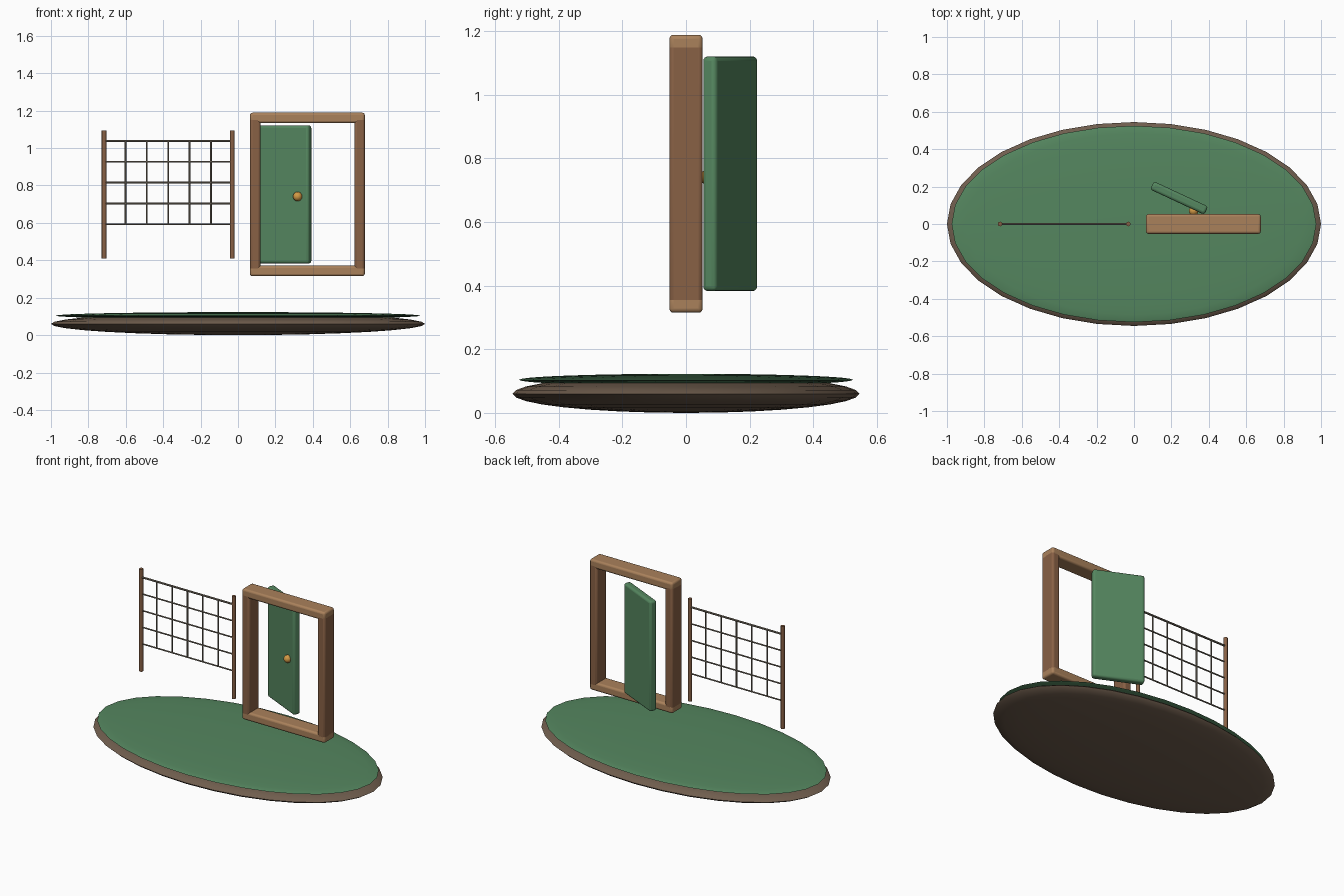
import bpy, math
from math import radians

if "Cube" in bpy.data.objects:
    bpy.data.objects.remove(bpy.data.objects["Cube"])


def material(name, rgb):
    m = bpy.data.materials.new(name)
    m.diffuse_color = (*rgb, 1)
    m.use_nodes = True
    m.node_tree.nodes["Principled BSDF"].inputs["Base Color"].default_value = m.diffuse_color
    return m


EARTH = material("earth", (0.16, 0.11, 0.075))
GREEN = material("green", (0.09, 0.24, 0.115))
WOOD = material("dark_wood", (0.25, 0.12, 0.06))
LIGHT = material("light_wood", (0.40, 0.22, 0.105))
BRASS = material("brass", (0.65, 0.32, 0.06))
WIRE = material("net_cord", (0.20, 0.17, 0.13))


def finish(name, mat, angle=40):
    o = bpy.context.object
    o.name = name
    o.data.materials.append(mat)
    bpy.ops.object.shade_smooth_by_angle(angle=radians(angle))
    return o


def ellipsoid(name, loc, radii, mat, seg=32, rings=16):
    bpy.ops.mesh.primitive_uv_sphere_add(segments=seg, ring_count=rings, radius=1, location=loc)
    bpy.context.object.scale = radii
    bpy.ops.object.transform_apply(location=False, rotation=False, scale=True)
    return finish(name, mat, 60)


def box(name, loc, size, mat, bevel, rot_z=0):
    bpy.ops.mesh.primitive_cube_add(size=1, location=loc)
    bpy.context.object.scale = size
    bpy.ops.object.transform_apply(location=False, rotation=False, scale=True)
    o = finish(name, mat)
    o.rotation_euler.z = rot_z
    b = o.modifiers.new("rounded_edges", 'BEVEL')
    b.width, b.segments = bevel, 3
    return o


def rod(name, loc, radius, length, mat, along_x=False, sides=12):
    bpy.ops.mesh.primitive_cylinder_add(
        vertices=sides, radius=radius, depth=length, location=loc,
        rotation=(0, math.pi / 2 if along_x else 0, 0))
    return finish(name, mat)


# Oval ground: earth body with a thin grass cap
ellipsoid("earth_base", (0, 0, 0.06), (1.0, 0.545, 0.06), EARTH)
ellipsoid("grass_top", (0, 0, 0.104), (0.975, 0.525, 0.019), GREEN)

# Door frame
FX, FZ = 0.371, 0.752
for side, s in (("left", -1), ("right", 1)):
    box(f"frame_post_{side}", (FX + s * 0.279, 0, FZ), (0.056, 0.105, 0.82), WOOD, 0.013)
for part, s in (("bottom", -1), ("top", 1)):
    box(f"frame_bar_{part}", (FX, 0, FZ + s * 0.409), (0.614, 0.105, 0.056), LIGHT, 0.013)

# Open door leaf and its knob
A = radians(-25)
DX, DY = 0.2415, 0.139
box("door", (DX, DY, FZ), (0.32, 0.048, 0.738), GREEN, 0.014, A)
u, w = 0.099, -0.03
ellipsoid("door_knob",
          (DX + u * math.cos(A) - w * math.sin(A), DY + u * math.sin(A) + w * math.cos(A), 0.741),
          (0.025, 0.025, 0.025), BRASS, 20, 12)

# Net posts
NX0, STEP = -0.716, 0.1142
for i, side in ((0, "left"), (6, "right")):
    rod(f"net_post_{side}", (NX0 + i * STEP, 0, 0.752), 0.0125, 0.685, WOOD)

# Net cords
for i in range(1, 6):
    rod(f"net_vertical_{i}", (NX0 + i * STEP, 0, 0.815), 0.0048, 0.446, WIRE, sides=8)
for i in range(5):
    rod(f"net_horizontal_{i + 1}", (NX0 + 3 * STEP, 0, 0.593 + i * 0.1112),
        0.0065 if i == 4 else 0.0048, 6 * STEP, WIRE, along_x=True, sides=8)
